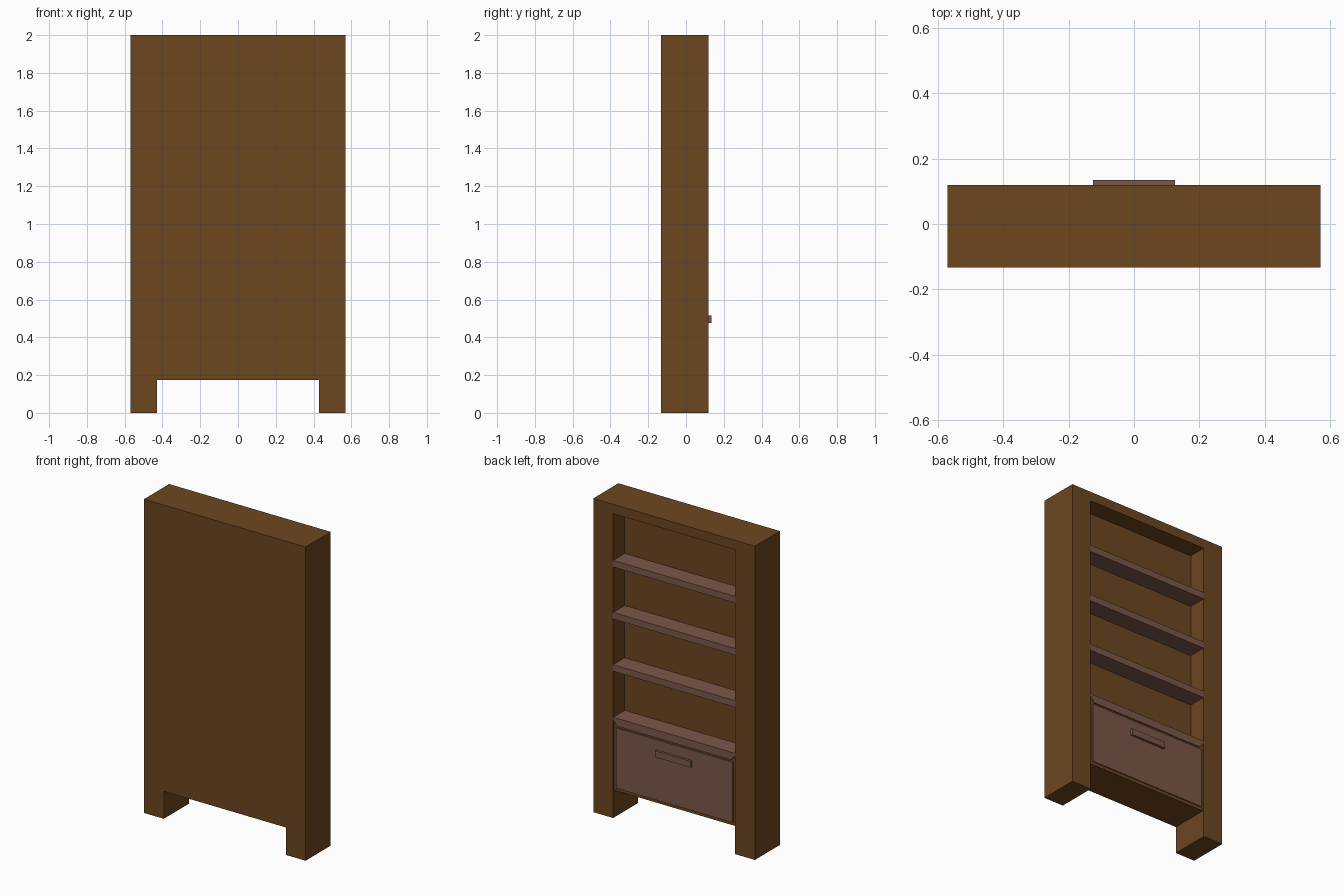
import bpy, bmesh

if "Cube" in bpy.data.objects:
    bpy.data.objects.remove(bpy.data.objects["Cube"])

W, H = 0.57, 2.0            # half width, height
BACK, FRONT = -0.133, 0.12  # body depth range (open side is +y)
IN, NOTCH = 0.43, 0.175     # inner half width, leg height
PANEL = 0.003               # inner face of the thick back wall


def mat(name, rgb):
    m = bpy.data.materials.new(name)
    m.diffuse_color = (*rgb, 1)
    m.use_nodes = True
    m.node_tree.nodes["Principled BSDF"].inputs["Base Color"].default_value = m.diffuse_color
    return m


dark = mat("dark wood", (0.152, 0.061, 0.0145))
light = mat("rosy wood", (0.198, 0.096, 0.067))


def prism(name, pts, y0, y1, m):
    """Extrude an x-z outline along y."""
    bm = bmesh.new()
    f = bm.faces.new([bm.verts.new((x, y0, z)) for x, z in pts])
    r = bmesh.ops.extrude_face_region(bm, geom=[f])
    for v in r["geom"]:
        if isinstance(v, bmesh.types.BMVert):
            v.co.y = y1
    bmesh.ops.recalc_face_normals(bm, faces=bm.faces)
    me = bpy.data.meshes.new(name)
    bm.to_mesh(me)
    bm.free()
    me.materials.append(m)
    ob = bpy.data.objects.new(name, me)
    bpy.context.collection.objects.link(ob)
    return ob


def box(name, hx, y0, y1, z0, z1, m):
    return prism(name, [(-hx, z0), (hx, z0), (hx, z1), (-hx, z1)], y0, y1, m)


# Body: notched outline forming the two leg posts
body = prism("bookcase_body",
             [(-W, 0), (-IN, 0), (-IN, NOTCH), (IN, NOTCH),
              (IN, 0), (W, 0), (W, H), (-W, H)], BACK, FRONT, dark)

# Shelf opening, and a shallow recess around the drawer
cutters = [box("shelf_opening_cutter", IN, PANEL, 0.3, 0.61, 1.94, dark),
           box("drawer_recess_cutter", IN, 0.112, 0.3, 0.1, 0.62, dark)]
bpy.context.view_layer.objects.active = body
for c in cutters:
    mod = body.modifiers.new(c.name, "BOOLEAN")
    mod.operation = "DIFFERENCE"
    mod.solver = "EXACT"
    mod.object = c
    bpy.ops.object.modifier_apply(modifier=mod.name)
for c in cutters:
    bpy.data.objects.remove(c, do_unlink=True)

# Three open shelves
for i, top in enumerate((1.642, 1.31, 0.977)):
    box(f"shelf_{i + 1}", IN, PANEL, FRONT - 0.001, top - 0.042, top, light)

# Thicker counter shelf above the drawer, with tapered lower corners
prism("counter_shelf",
      [(-IN + 0.03, 0.592), (IN - 0.03, 0.592), (IN, 0.628),
       (IN, 0.642), (-IN, 0.642), (-IN, 0.628)], PANEL, FRONT - 0.001, light)

# Drawer front and handle
box("drawer_front", 0.412, 0.105, FRONT - 0.001, 0.195, 0.58, light)
box("drawer_handle", 0.125, 0.115, 0.134, 0.475, 0.515, light)
